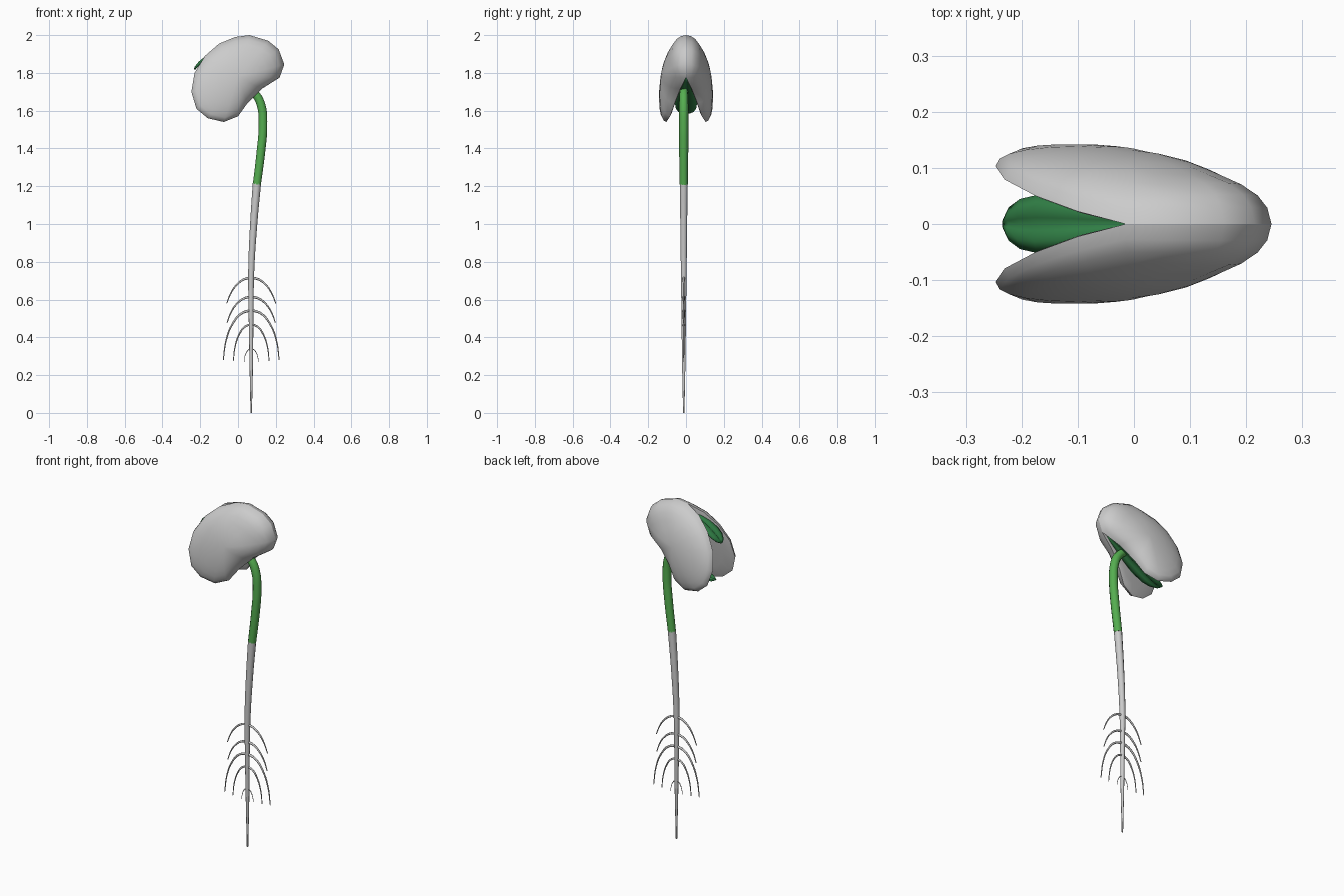
import bpy
import math
from mathutils import Vector

if "Cube" in bpy.data.objects:
    bpy.data.objects.remove(bpy.data.objects["Cube"])

AXIS_Y = -0.012  # the stem stands slightly in front of centre


def material(name, rgb):
    m = bpy.data.materials.new(name)
    m.diffuse_color = (*rgb, 1)
    m.use_nodes = True
    m.node_tree.nodes["Principled BSDF"].inputs["Base Color"].default_value = m.diffuse_color
    return m


STEM_GREEN = material("stem_green", (0.09, 0.42, 0.08))
LEAF_GREEN = material("leaf_green", (0.03, 0.21, 0.06))


def link_mesh(name, mesh, mat=None):
    ob = bpy.data.objects.new(name, mesh)
    bpy.context.collection.objects.link(ob)
    mesh.polygons.foreach_set("use_smooth", [True] * len(mesh.polygons))
    if mat:
        mesh.materials.clear()
        mesh.materials.append(mat)
    return ob


def tube(name, points, mat=None, sides=3):
    """Tapered tube through (x, z, radius) points."""
    cu = bpy.data.curves.new(name + "_path", 'CURVE')
    cu.dimensions = '3D'
    cu.bevel_depth = 1
    cu.bevel_resolution = sides
    cu.resolution_u = 5
    cu.use_fill_caps = True
    sp = cu.splines.new('BEZIER')
    sp.bezier_points.add(len(points) - 1)
    for bp, (x, z, r) in zip(sp.bezier_points, points):
        bp.co = (x, AXIS_Y, z)
        bp.radius = r
        bp.handle_left_type = bp.handle_right_type = 'AUTO'
    tmp = bpy.data.objects.new(name + "_tmp", cu)
    bpy.context.collection.objects.link(tmp)
    dg = bpy.context.evaluated_depsgraph_get()
    mesh = bpy.data.meshes.new_from_object(tmp.evaluated_get(dg))
    bpy.data.objects.remove(tmp)
    return link_mesh(name, mesh, mat)


# Main root and green stem
tube("main_root", [(0.07, 0, 0.004), (0.07, 0.3, 0.010), (0.069, 0.55, 0.013),
                   (0.070, 0.75, 0.016), (0.083, 1.0, 0.019), (0.10, 1.215, 0.022)])
tube("green_stem", [(0.10, 1.21, 0.0225), (0.122, 1.39, 0.024), (0.132, 1.52, 0.024),
                    (0.122, 1.63, 0.024), (0.09, 1.69, 0.023), (0.04, 1.725, 0.02)], STEM_GREEN)

# Side roots: joint height, reach, drop, sweep angle, thickness
ROOTS = [(0.716, 0.13, 0.136, 62, 0.007), (0.615, 0.128, 0.138, 66, 0.007),
         (0.545, 0.148, 0.265, 85, 0.007), (0.47, 0.095, 0.195, 85, 0.006),
         (0.34, 0.038, 0.07, 85, 0.003)]
for i, (z0, reach, drop, sweep, r) in enumerate(ROOTS):
    for side, label in ((-1, "left"), (1, "right")):
        pts = []
        for k in range(5):
            f = k / 4
            a, end = math.radians(sweep) * f, math.radians(sweep)
            pts.append((0.07 + side * reach * math.sin(a) / math.sin(end),
                        z0 - drop * (1 - math.cos(a)) / (1 - math.cos(end)),
                        r * (1 - 0.65 * f)))
        tube(f"side_root_{label}_{i + 1}", pts, sides=2)

# Seed halves: bean outline (x, z), each half opening away from a slanted hinge
OUTLINE = [(0.06, 2.0), (0.16, 1.97), (0.215, 1.925), (0.245, 1.845), (0.22, 1.775),
           (0.125, 1.715), (0.05, 1.64), (0.0, 1.57), (-0.075, 1.54), (-0.16, 1.56),
           (-0.22, 1.61), (-0.247, 1.70), (-0.23, 1.80), (-0.175, 1.89), (-0.10, 1.955),
           (-0.015, 1.99)]
CENTRE = Vector((0.0, 1.78))


def hinge_distance(x, z):
    return -0.67 * (x + 0.02) - 0.745 * (z - 1.99)


def seed_half():
    n = len(OUTLINE)
    verts, faces = [], []

    def add(s, px, pz, sign):
        x, z = CENTRE + (Vector((px, pz)) - CENTRE) * s
        d = hinge_distance(x, z)
        rim = 0.28 * max(d, 0)
        dome = math.sqrt(max(0, 1 - s * s))
        if sign > 0:
            y = rim + (0.11 - 0.13 * d) * dome
        else:
            y = max(0, rim - 0.012 * dome)
        verts.append((x, y, z))

    # rings run from the outer pole, over the rim, to the inner pole
    rings = [(0.2, 1), (0.42, 1), (0.62, 1), (0.78, 1), (0.9, 1), (0.97, 1), (1, 1),
             (0.93, -1), (0.75, -1), (0.5, -1), (0.25, -1)]
    for s, sign in rings:
        for p in OUTLINE:
            add(s, *p, sign)
    for r in range(len(rings) - 1):
        for k in range(n):
            a, b = r * n + k, r * n + (k + 1) % n
            faces.append((a, a + n, b + n, b))
    for sign, first in ((1, 0), (-1, (len(rings) - 1) * n)):
        pole = len(verts)
        add(0, *CENTRE, sign)
        for k in range(n):
            a, b = first + k, first + (k + 1) % n
            faces.append((pole, a, b) if sign > 0 else (pole, b, a))
    me = bpy.data.meshes.new("seed_halves")
    me.from_pydata(verts, [], faces)
    return me


seed = link_mesh("seed_halves", seed_half())
mirror = seed.modifiers.new("other_half", 'MIRROR')
mirror.use_axis = (False, True, False)
mirror.use_mirror_merge = False
bpy.context.view_layer.objects.active = seed
seed.select_set(True)
bpy.ops.object.shade_smooth_by_angle(angle=math.radians(50))


# First leaves: folded sheets along a path of (x, z, half width)
def leaf(name, path, fold):
    across = [(-1, 0), (-0.6, 0.8), (-0.25, 0.7), (0, 0), (0.25, 0.7), (0.6, 0.8), (1, 0)]
    m = len(across)
    verts, faces = [], []
    for i, (x, z, w) in enumerate(path):
        p, q = path[max(i - 1, 0)], path[min(i + 1, len(path) - 1)]
        t = Vector((q[0] - p[0], q[1] - p[1])).normalized()
        for v, bulge in across:
            h = fold * bulge * w
            verts.append((x + t.y * h, v * w, z - t.x * h))
    for i in range(len(path) - 1):
        for k in range(m - 1):
            a = i * m + k
            faces.append((a, a + 1, a + m + 1, a + m))
    me = bpy.data.meshes.new(name)
    me.from_pydata(verts, [], faces)
    ob = link_mesh(name, me, LEAF_GREEN)
    sol = ob.modifiers.new("thickness", 'SOLIDIFY')
    sol.thickness = 0.008
    sol.offset = 0


leaf("upper_leaf", [(0.13, 1.88, 0.008), (0.05, 1.925, 0.016), (-0.02, 1.935, 0.025),
                    (-0.08, 1.925, 0.038), (-0.13, 1.90, 0.047), (-0.17, 1.873, 0.050),
                    (-0.20, 1.85, 0.043), (-0.22, 1.83, 0.028), (-0.23, 1.818, 0.006)], 0.25)
leaf("lower_leaf", [(0.20, 1.785, 0.008), (0.15, 1.755, 0.024), (0.09, 1.725, 0.040),
                    (0.03, 1.69, 0.052), (-0.04, 1.65, 0.058), (-0.10, 1.615, 0.052),
                    (-0.14, 1.598, 0.040), (-0.175, 1.592, 0.022), (-0.19, 1.595, 0.006)], -0.25)
